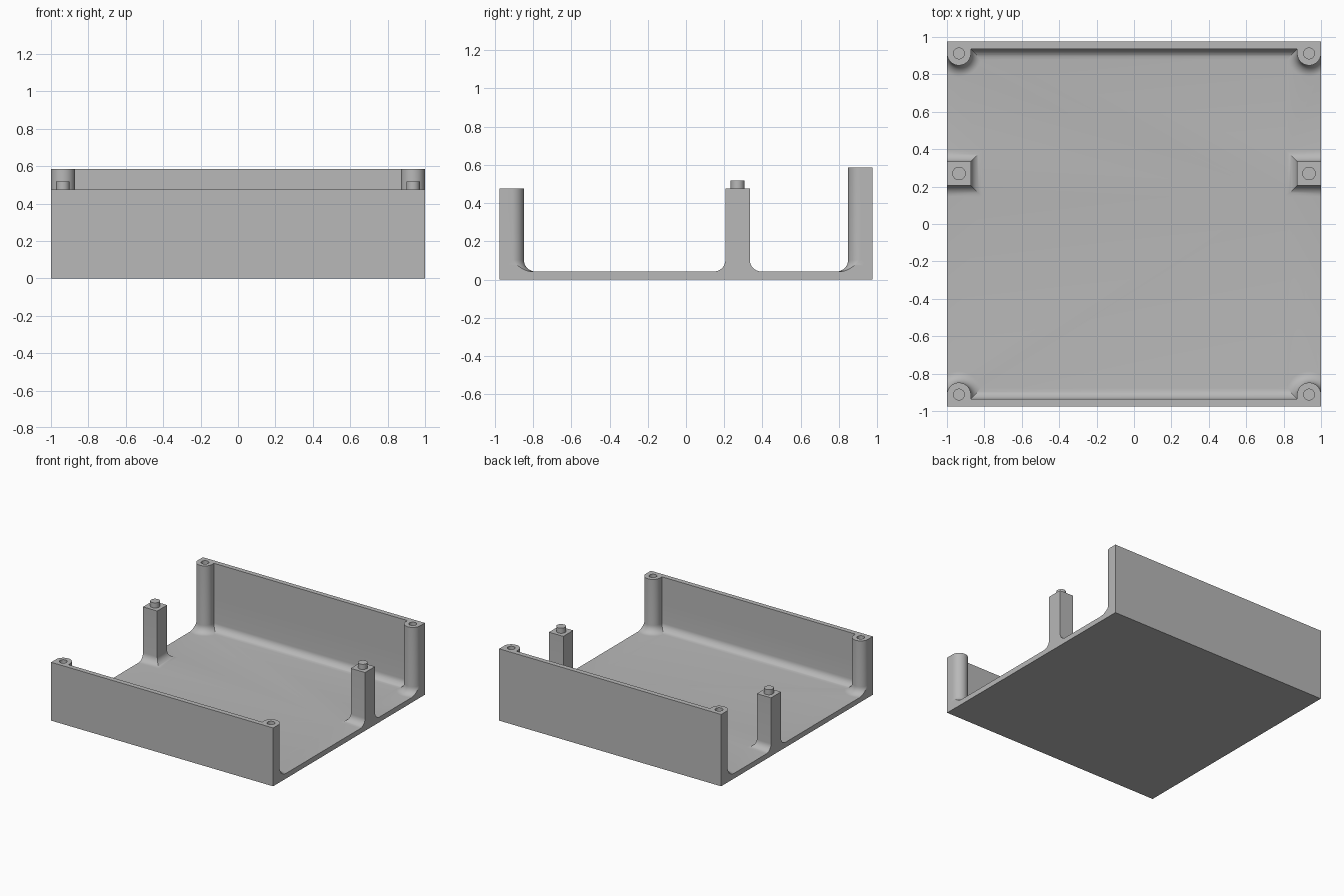
import bpy, bmesh
from math import sin, cos, acos, pi, radians

cube = bpy.data.objects.get("Cube")
if cube:
    bpy.data.objects.remove(cube, do_unlink=True)

HX, HY = 1.0, 0.976          # half width and half depth
FLOOR, WALL = 0.042, 0.04    # plate and wall thickness
FRONT, BACK = 0.475, 0.585   # wall heights
R, FIL, SEG = 0.064, 0.06, 9 # boss radius, fillet radius, fillet steps
CX, CY, POST_Y = HX - R, HY - R, 0.27

# One grey plastic for the whole part
grey = bpy.data.materials.new("grey plastic")
grey.use_nodes = True
colour = (0.48, 0.48, 0.48, 1)
grey.diffuse_color = colour
grey.node_tree.nodes["Principled BSDF"].inputs["Base Color"].default_value = colour

# Concave fillet as (distance from wall, height), from floor up to wall
fillet = [(FIL * (1 - sin(a)), FLOOR + FIL * (1 - cos(a)))
          for a in (i * pi / 2 / SEG for i in range(SEG + 1))]


def loft(name, rings):
    """Closed solid through matching rings of points."""
    bm = bmesh.new()
    loops = [[bm.verts.new(p) for p in ring] for ring in rings]
    n = len(loops[0])
    for low, high in zip(loops, loops[1:]):
        for i in range(n):
            j = (i + 1) % n
            bm.faces.new((low[i], low[j], high[j], high[i]))
    bm.faces.new(loops[0])
    bm.faces.new(loops[-1])
    bmesh.ops.recalc_face_normals(bm, faces=bm.faces)
    if len(rings) > 2:
        bmesh.ops.triangulate(bm, faces=bm.faces)
    mesh = bpy.data.meshes.new(name)
    bm.to_mesh(mesh)
    bm.free()
    mesh.materials.append(grey)
    obj = bpy.data.objects.new(name, mesh)
    bpy.context.collection.objects.link(obj)
    return obj


def cylinder(name, x, y, radius, z0, z1, sides=32):
    ring = [(x + radius * cos(2 * pi * i / sides), y + radius * sin(2 * pi * i / sides))
            for i in range(sides)]
    return loft(name, [[(px, py, z) for px, py in ring] for z in (z0, z1)])


def combine(target, other, operation):
    """Apply a boolean, then discard the operand."""
    mod = target.modifiers.new("join", 'BOOLEAN')
    mod.operation, mod.solver, mod.object = operation, 'EXACT', other
    bpy.context.view_layer.objects.active = target
    bpy.ops.object.modifier_apply(modifier=mod.name)
    bpy.data.objects.remove(other, do_unlink=True)


def skirt_levels(top):
    """Levels of a pillar: sunk foot, flared fillet, straight shaft."""
    return [(FIL, FLOOR / 2)] + fillet + [(0, top)]


def boss(sx, sy, top):
    """Corner pillar with a round inner side and a flat outer side."""
    rings = []
    end = HY - WALL / 2
    for d, z in skirt_levels(top):
        rad = R + d
        start = acos(min(1, R / rad))
        pts = [(HX, end)]
        for i in range(25):
            a = start + (pi - start) * i / 24
            pts.append((HX if i == 0 else CX + rad * cos(a), CY - rad * sin(a)))
        pts.append((CX - rad, end))
        rings.append([(sx * x, sy * y, z) for x, y in pts])
    return loft("corner_boss", rings)


def post(sx):
    """Square side pillar, flush with the outer edge."""
    rings = []
    for d, z in skirt_levels(FRONT):
        w = R + d
        pts = [(HX, POST_Y - w), (HX, POST_Y + w), (CX - w, POST_Y + w), (CX - w, POST_Y - w)]
        rings.append([(sx * x, y, z) for x, y in pts])
    return loft("side_post", rings)


# Floor and both walls as one profile swept across the width
inner = HY - WALL
profile = [(-HY, 0), (HY, 0), (HY, BACK), (inner, BACK)]
profile += [(inner - d, z) for d, z in reversed(fillet)]
profile += [(-inner + d, z) for d, z in fillet]
profile += [(-inner, FRONT), (-HY, FRONT)]
tray = loft("open_tray", [[(x, y, z) for y, z in profile] for x in (-HX, HX)])

# Bosses with screw holes, posts with locating pins
for sx in (-1, 1):
    for sy, top in ((-1, FRONT), (1, BACK)):
        combine(tray, boss(sx, sy, top), 'UNION')
        hole = cylinder("screw_hole", sx * CX, sy * CY, 0.029, top - 0.25, top + 0.05)
        combine(tray, hole, 'DIFFERENCE')
    combine(tray, post(sx), 'UNION')
    side = "left" if sx > 0 else "right"
    cylinder(side + "_locating_pin", sx * CX, POST_Y, 0.036, FRONT - 0.01, 0.517)

# Smooth the curved surfaces, keep hard edges
for obj in bpy.context.collection.objects:
    if obj.type == 'MESH' and obj.name.endswith(("tray", "pin")):
        bpy.ops.object.select_all(action='DESELECT')
        obj.select_set(True)
        bpy.context.view_layer.objects.active = obj
        bpy.ops.object.shade_smooth_by_angle(angle=radians(30))
